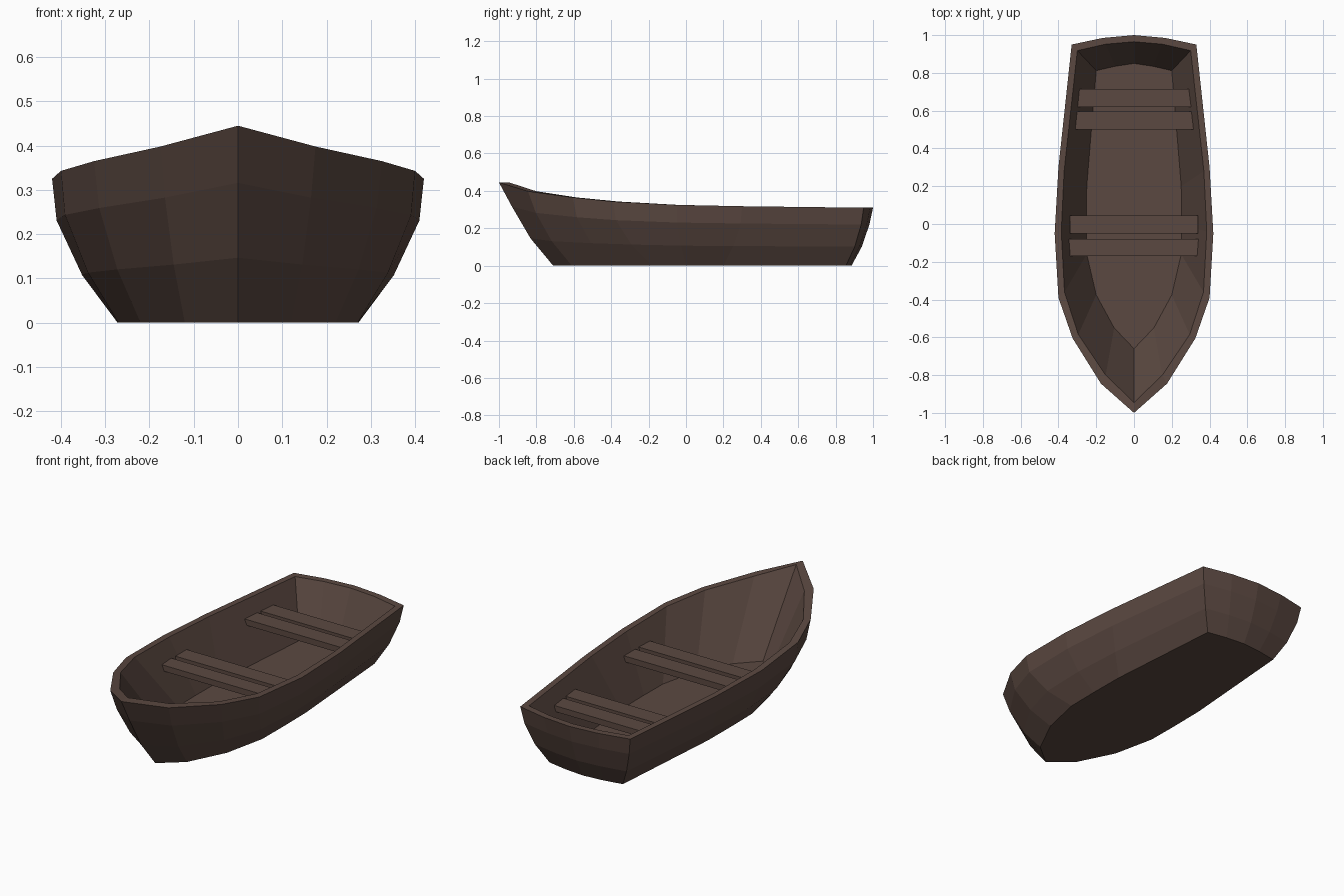
import bpy, bmesh

if "Cube" in bpy.data.objects:
    bpy.data.objects.remove(bpy.data.objects["Cube"])

wood = bpy.data.materials.new("dark brown wood")
wood.diffuse_color = (0.105, 0.066, 0.053, 1)
wood.use_nodes = True
wood.node_tree.nodes["Principled BSDF"].inputs["Base Color"].default_value = wood.diffuse_color

# Half outlines (x, y) from bow tip round to transom centre
RIM = [(0, -1), (.175, -.845), (.325, -.605), (.40, -.39), (.42, -.05),
       (.40, .30), (.33, .95), (.165, .985), (0, 1)]
RIM_IN = [(0, -.945), (.15, -.80), (.295, -.585), (.368, -.36), (.385, -.04),
          (.37, .28), (.30, .918), (.15, .952), (0, .965)]
BASE = [(0, -.71), (.12, -.61), (.22, -.41), (.27, -.18), (.272, 0),
        (.27, .20), (.22, .855), (.11, .875), (0, .885)]
FLOOR = [(0, -.66), (.105, -.55), (.20, -.375), (.25, -.16), (.252, 0),
         (.25, .20), (.20, .812), (.10, .835), (0, .85)]
SHEER = [.445, .398, .365, .343, .325, .318, .31, .31, .31]


def lift(outline, heights):
    return [(x, y, z) for (x, y), z in zip(outline, heights)]


def between(t, spread):
    """Ring between base and rim at height fraction t, bulged outward by spread."""
    return [(b[0] + (r[0] - b[0]) * s, b[1] + (r[1] - b[1]) * s, z * t)
            for b, r, z, s in zip(BASE, RIM, SHEER, spread)]


def full_ring(bm, half):
    mirrored = [(-x, y, z) for x, y, z in half[-2:0:-1]]
    return [bm.verts.new(p) for p in half + mirrored]


# Hull: outer skin, rim, inner skin and floor as one closed shell
bm = bmesh.new()
rings = [full_ring(bm, h) for h in (
    lift(BASE, [0] * 9),
    between(.33, [.42, .46, .5, .53, .54, .53, .5, .48, .48]),
    between(.71, [.76, .82, .89, .93, .93, .92, .86, .83, .83]),
    lift(RIM, SHEER),
    lift(RIM_IN, SHEER),
    lift(FLOOR, [.03] * 9))]
n = len(rings[0])
for a, b in zip(rings, rings[1:]):
    for i in range(n):
        j = (i + 1) % n
        bm.faces.new((a[i], a[j], b[j], b[i]))
bm.faces.new(rings[0][::-1])
bm.faces.new(rings[-1])
bmesh.ops.recalc_face_normals(bm, faces=bm.faces)
mesh = bpy.data.meshes.new("hull")
bm.to_mesh(mesh)
bm.free()
mesh.materials.append(wood)
bpy.context.collection.objects.link(bpy.data.objects.new("hull", mesh))


# Seats: two pairs of planks, each tapering to fit the hull
def plank(name, y0, y1, w0, w1, z0=.205, z1=.237):
    bm = bmesh.new()
    bmesh.ops.create_cube(bm, size=2)
    for v in bm.verts:
        back = v.co.y > 0
        v.co = (v.co.x * (w1 if back else w0), y1 if back else y0,
                z1 if v.co.z > 0 else z0)
    me = bpy.data.meshes.new(name)
    bm.to_mesh(me)
    bm.free()
    me.materials.append(wood)
    bpy.context.collection.objects.link(bpy.data.objects.new(name, me))


plank("stern_seat_back_plank", .62, .715, .302, .29)
plank("stern_seat_front_plank", .50, .595, .315, .304)
plank("middle_seat_back_plank", -.05, .045, .34, .34)
plank("middle_seat_front_plank", -.17, -.08, .343, .343)
